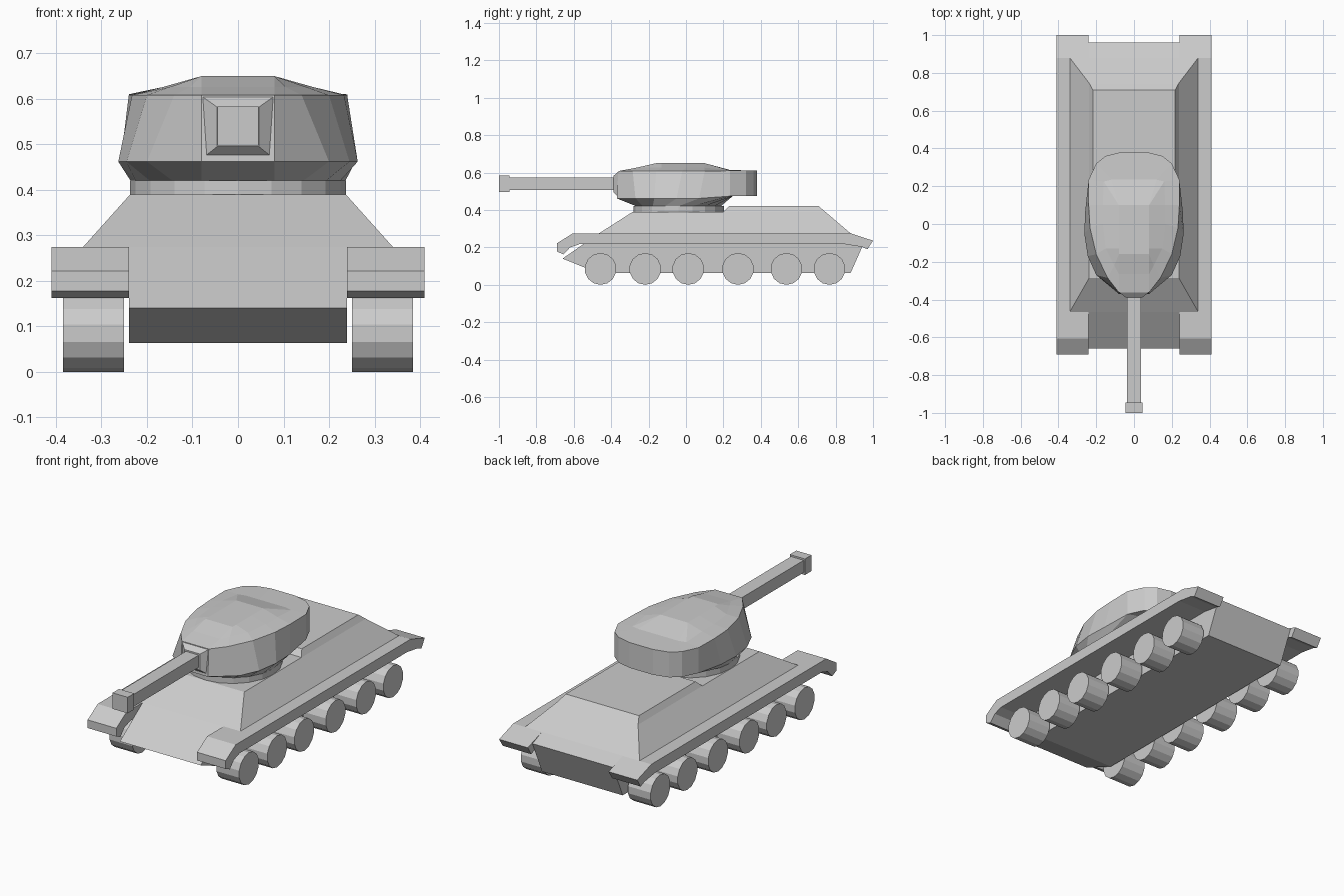
import bpy, bmesh
from math import sin, cos, pi, radians

if "Cube" in bpy.data.objects:
    bpy.data.objects.remove(bpy.data.objects["Cube"])


def loft(name, rings):
    """Skin a stack of closed rings and cap both ends."""
    bm = bmesh.new()
    vs = [[bm.verts.new(p) for p in r] for r in rings]
    n = len(vs[0])
    for a, b in zip(vs, vs[1:]):
        for i in range(n):
            j = (i + 1) % n
            bm.faces.new((a[i], a[j], b[j], b[i]))
    bm.faces.new(vs[0][::-1])
    bm.faces.new(vs[-1])
    bmesh.ops.remove_doubles(bm, verts=bm.verts, dist=1e-4)
    bmesh.ops.recalc_face_normals(bm, faces=bm.faces)
    me = bpy.data.meshes.new(name)
    bm.to_mesh(me)
    bm.free()
    ob = bpy.data.objects.new(name, me)
    bpy.context.collection.objects.link(ob)
    return ob


def prism(name, profile, x0, x1):
    """Extrude a (y, z) profile along x."""
    return loft(name, [[(x, y, z) for y, z in profile] for x in (x0, x1)])


def rect(hx, y0, y1, z):
    return [(-hx, y0, z), (hx, y0, z), (hx, y1, z), (-hx, y1, z)]


def upright(hx, y, z0, z1):
    return [(-hx, y, z0), (hx, y, z0), (hx, y, z1), (-hx, y, z1)]


def mirrored(half):
    """Close a right-hand half outline across x = 0."""
    return half + [(-x, y, z) for x, y, z in reversed(half)]


# Hull: lower tub, sloped upper casemate, raised engine deck
prism("lower_hull", [(-.66, .14), (-.47, .063), (.88, .063), (.96, .243),
                     (.88, .275), (-.465, .275)], -.24, .24)
loft("upper_hull", [rect(.34, -.465, .88, .275), rect(.237, -.285, .745, .39)])
loft("engine_deck", [rect(.237, .20, .745, .39), rect(.218, .23, .71, .42)])

# Fenders and road wheels on both sides
fender = [(-.69, .178), (-.69, .222), (-.605, .275), (.88, .275), (1, .236),
          (.97, .19), (.94, .203), (.85, .217), (-.57, .217), (-.62, .2), (-.655, .162)]
for s, side in ((1, "right"), (-1, "left")):
    prism(f"fender_{side}", fender, s * .24, s * .41)
    for k, wy in enumerate((-.457, -.218, .012, .278, .537, .767)):
        circle = [(wy + .085 * sin(2 * pi * i / 14), .085 - .085 * cos(2 * pi * i / 14))
                  for i in range(14)]
        prism(f"road_wheel_{side}_{k + 1}", circle, s * .25, s * .385)

# Turret ring
loft("turret_ring", [[(.237 * cos(2 * pi * i / 20), -.04 + .242 * sin(2 * pi * i / 20), z)
                      for i in range(20)] for z in (.385, .421)])

# Turret: half outlines from front to back, last four columns form the bustle
belt = [(.08, -.37), (.2, -.27), (.245, -.17), (.263, -.05), (.258, .07),
        (.24, .235), (.2, .32), (.15, .36), (.07, .38)]
rim = [(.08, -.362), (.14, -.285), (.2, -.16), (.233, -.02), (.24, .1),
       (.24, .235), (.2, .32), (.15, .36), (.07, .38)]
roof = [(.08, -.265), (.105, -.22), (.15, -.13), (.165, 0), (.165, .1),
        (.16, .225), (.12, .235), (.08, .235), (.04, .235)]


def level(half, z_front, z_rear):
    return mirrored([(x, y, z_front if i < 5 else z_rear)
                     for i, (x, y) in enumerate(half)])


angles = [radians(-70 + 17.5 * i) for i in range(9)]
base = [(.236 * cos(a), -.04 + .24 * sin(a)) for a in angles]
under = [(x, min(y, .25)) for x, y in belt]
crown = [(min(x, .08), max(-.16, min(y, .1))) for x, y in roof]
loft("turret", [level(base, .42, .42), level(under, .462, .474), level(belt, .462, .474),
                level(rim, .608, .61), level(roof, .626, .614), level(crown, .65, .65)])

# Gun: mantlet, barrel, muzzle
loft("gun_mantlet", [upright(.08, -.36, .468, .606), upright(.046, -.388, .495, .582)])
loft("gun_barrel", [upright(.038, -.38, .508, .574), upright(.038, -.95, .508, .574)])
loft("gun_muzzle", [upright(.045, -.945, .497, .583), upright(.045, -1, .497, .583)])
